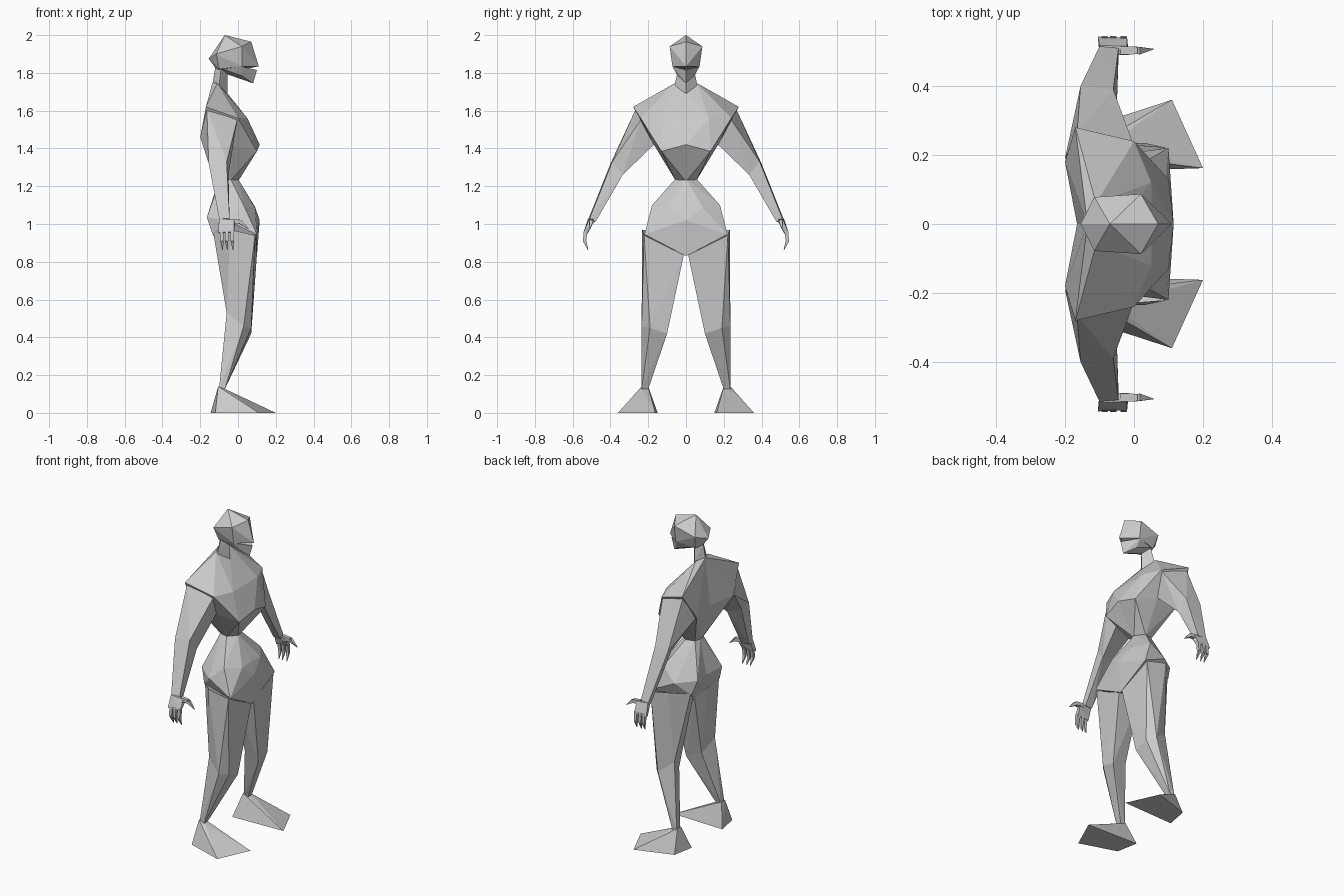
import bpy, bmesh
from mathutils import Vector

grey = bpy.data.materials.new("light grey")
grey.diffuse_color = (0.6, 0.6, 0.6, 1)


def part(name, *hulls, split=False):
    """Convex chunks on the +y side, mirrored to -y; split drops faces on the seam."""
    bm = bmesh.new()
    for pts in hulls:
        verts = [bm.verts.new(p) for p in pts]
        res = bmesh.ops.convex_hull(bm, input=verts)
        junk = {g for g in res["geom_interior"] + res["geom_unused"]
                if isinstance(g, bmesh.types.BMVert)}
        bmesh.ops.delete(bm, geom=list(junk), context='VERTS')
    if split:
        seam = [f for f in bm.faces if all(abs(v.co.y) < 1e-4 for v in f.verts)]
        bmesh.ops.delete(bm, geom=seam, context='FACES')
    bmesh.ops.recalc_face_normals(bm, faces=bm.faces)
    me = bpy.data.meshes.new(name)
    bm.to_mesh(me)
    bm.free()
    me.materials.append(grey)
    ob = bpy.data.objects.new(name, me)
    bpy.context.collection.objects.link(ob)
    m = ob.modifiers.new("mirror", 'MIRROR')
    m.use_axis = (False, True, False)
    m.use_clip = True
    return ob


def spike(path, widths):
    """Curved tapering digit as a chain of small hulls."""
    out = []
    for (a, wa), (b, wb) in zip(zip(path, widths), zip(path[1:], widths[1:])):
        pts = []
        for c, w in ((a, wa), (b, wb)):
            c = Vector(c)
            d = (Vector(b) - Vector(a)).normalized()
            u = d.orthogonal().normalized()
            v = d.cross(u)
            pts += [c + u * w, c - u * w, c + v * w, c - v * w]
        out.append(pts)
    return out


# Head: skull with a pointed face, and a separate jaw leaving the mouth open
part("skull", [(-.07, 0, 2), (.07, 0, 1.965), (.11, 0, 1.835), (-.155, 0, 1.875),
               (-.11, 0, 1.815), (.02, .087, 1.94), (-.115, .078, 1.9),
               (.02, .072, 1.835), (-.1, .05, 1.82), (.06, 0, 1.825)], split=True)
part("jaw", [(-.1, 0, 1.82), (-.05, 0, 1.79), (.08, 0, 1.745), (.1, 0, 1.815),
             (.015, .072, 1.835), (-.08, .05, 1.82), (.05, 0, 1.805),
             (.02, .045, 1.785)], split=True)

# Neck
part("neck", [(-.12, 0, 1.83), (-.055, 0, 1.81), (-.09, .042, 1.82),
              (-.135, 0, 1.74), (-.055, 0, 1.685), (-.1, .06, 1.735)], split=True)

# Chest tapering from broad shoulders to the waist
part("chest", [(-.135, 0, 1.75), (-.055, 0, 1.69), (-.11, .06, 1.745),
               (-.17, .28, 1.62), (.0, .24, 1.56), (.05, 0, 1.56), (.05, .12, 1.56),
               (.115, 0, 1.42), (.1, .13, 1.385), (-.2, .18, 1.46), (-.165, 0, 1.46),
               (-.03, .17, 1.42), (0, 0, 1.225), (-.04, .055, 1.23),
               (-.1, 0, 1.23), (-.09, .04, 1.23)], split=True)

# Hips
part("hips", [(0, 0, 1.24), (-.04, .055, 1.24), (-.1, 0, 1.24), (-.09, .04, 1.24),
              (.09, 0, 1.09), (.09, .09, 1.085), (.03, .18, 1.1), (.115, 0, 1.02),
              (.1, .22, .945), (-.06, .2, 1.02), (-.165, .12, 1.035), (-.14, 0, 1.02),
              (-.135, .14, .945), (.1, 0, .83), (-.05, 0, .84)], split=True)

# Legs: thigh to knee, then knee to ankle
knee = [(.03, .235, .46), (.07, .1, .42), (.07, .19, .45), (-.06, .2, .53), (-.03, .11, .46)]
part("thigh", knee + [(.09, .222, .94), (-.04, .232, .97), (-.13, .14, .95),
                      (.1, .012, .835), (-.05, .012, .85), (-.1, .07, .9)])
part("shin", knee + [(-.1, .2, .13), (-.1, .235, .13), (-.07, .235, .125), (-.07, .2, .125)])

# Feet: wedges with the toes turned out
part("foot", [(-.105, .2, .14), (-.105, .235, .14), (-.065, .235, .125), (-.065, .2, .125),
              (-.145, .15, 0), (-.12, .285, 0), (.11, .36, 0), (.2, .162, 0)])

# Arms
elbow = [(-.155, .4, 1.32), (-.06, .39, 1.33), (-.05, .335, 1.26), (-.14, .345, 1.3)]
wrist = [(-.1, .515, 1.03), (-.045, .51, 1.03), (-.045, .48, 1.01), (-.095, .485, 1.01)]
part("upper_arm", elbow + [(-.165, .265, 1.61), (-.005, .24, 1.55),
                           (-.2, .19, 1.46), (-.03, .17, 1.42)])
part("forearm", elbow + wrist)

# Hands: palm, curled fingers and forward thumb
part("palm", [(-.1, .49, 1.035), (-.015, .49, 1.01), (-.1, .518, 1.03), (-.02, .515, 1.02),
              (-.105, .543, .955), (-.02, .54, .96), (-.1, .52, .95), (-.025, .52, .955)])
for i, x in enumerate((-.085, -.06, -.03)):
    part(f"finger_{i + 1}", *spike([(x, .531, .965), (x, .537, .91), (x + .004, .518, .862)],
                                   [.014, .012, .002]))
part("thumb", *spike([(-.04, .503, 1.015), (.01, .503, 1.012), (.055, .507, .975)],
                     [.017, .015, .002]))
